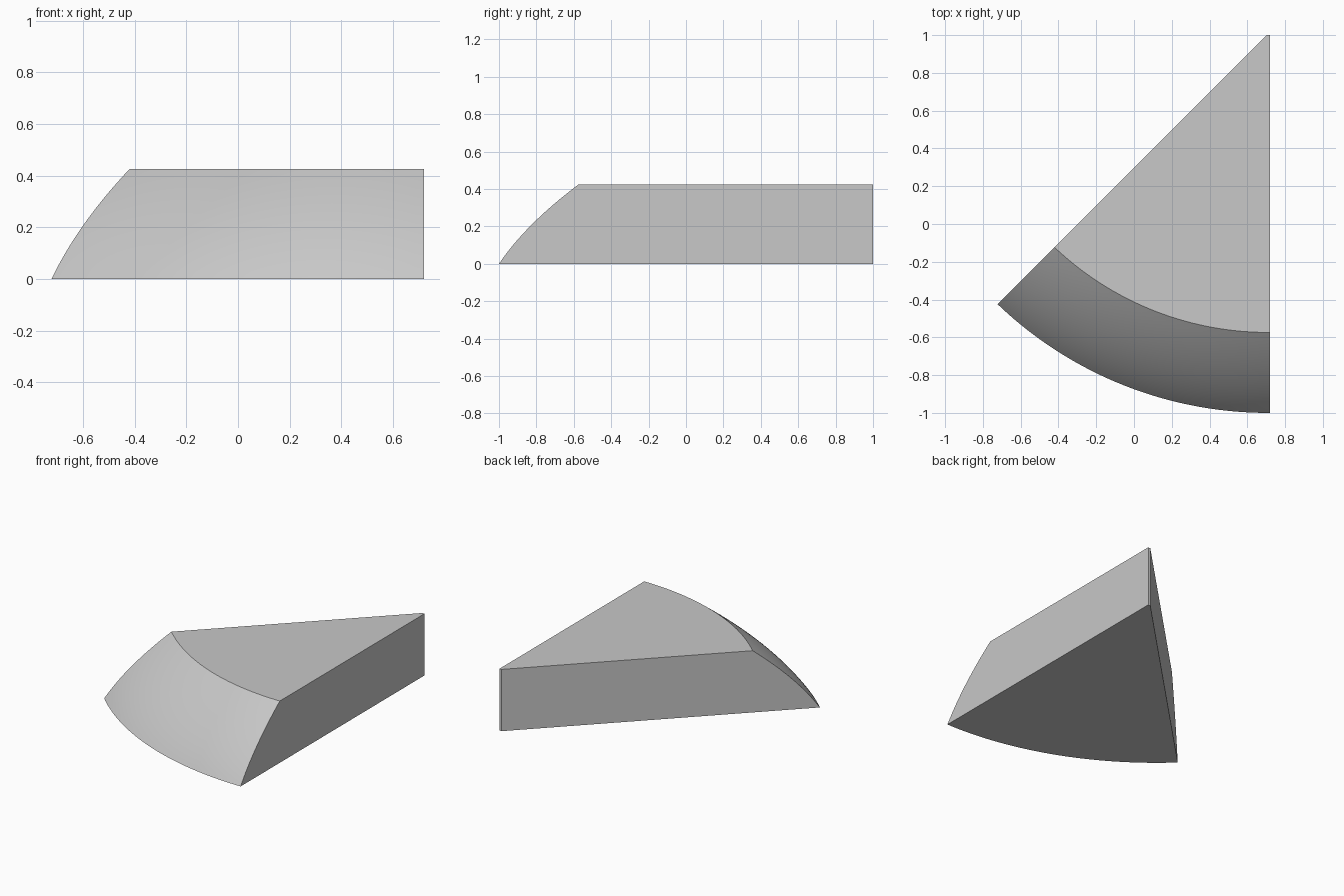
import bpy, bmesh, math

cube = bpy.data.objects.get("Cube")
if cube:
    bpy.data.objects.remove(cube)

HEIGHT, SIDE_X, TIP_Y, LINE = 0.425, 0.72, 1.0, 0.297   # slanted side: y = x + LINE
CX, CY = 0.71, 1.07                                     # centre of the curved rim
R_BOTTOM, R_TOP, BULGE = 2.07, 1.644, 0.035
LEVELS, STEPS = 16, 48


def rim(t):
    """Points of the rim arc at height fraction t, from slanted side to straight side."""
    r = R_BOTTOM + (R_TOP - R_BOTTOM) * t + 4 * BULGE * t * (1 - t)
    offset = (CY - CX - LINE) / math.sqrt(2)
    start = math.radians(225) + math.asin(offset / r)
    end = math.radians(270) + math.asin((SIDE_X - CX) / r)
    for i in range(STEPS + 1):
        a = start + (end - start) * i / STEPS
        yield CX + r * math.cos(a), CY + r * math.sin(a), HEIGHT * t


bm = bmesh.new()

# Curved rim
rows = [[bm.verts.new(p) for p in rim(k / LEVELS)] for k in range(LEVELS + 1)]
for low, high in zip(rows, rows[1:]):
    for i in range(STEPS):
        bm.faces.new((low[i], low[i + 1], high[i + 1], high[i])).smooth = True

# Narrow blunt tip
tip_a = [bm.verts.new((TIP_Y - LINE, TIP_Y, z)) for z in (0, HEIGHT)]
tip_b = [bm.verts.new((SIDE_X, TIP_Y, z)) for z in (0, HEIGHT)]
bm.faces.new((tip_a[0], tip_b[0], tip_b[1], tip_a[1]))

# Bottom, top and the two flat sides
bm.faces.new(rows[0] + [tip_b[0], tip_a[0]])
bm.faces.new(rows[-1] + [tip_b[1], tip_a[1]])
bm.faces.new([row[0] for row in rows] + [tip_a[1], tip_a[0]])
bm.faces.new([row[-1] for row in rows] + [tip_b[1], tip_b[0]])
bmesh.ops.recalc_face_normals(bm, faces=bm.faces)

mesh = bpy.data.meshes.new("wedge_block")
bm.to_mesh(mesh)
bm.free()
wedge = bpy.data.objects.new("wedge_block", mesh)
bpy.context.collection.objects.link(wedge)

# Plain grey surface
grey = bpy.data.materials.new("light grey")
grey.use_nodes = True
grey.diffuse_color = (0.58, 0.58, 0.58, 1)
grey.node_tree.nodes["Principled BSDF"].inputs["Base Color"].default_value = grey.diffuse_color
mesh.materials.append(grey)

bpy.ops.object.select_all(action="DESELECT")
wedge.select_set(True)
bpy.context.view_layer.objects.active = wedge
bpy.ops.object.shade_smooth_by_angle(angle=math.radians(20))
